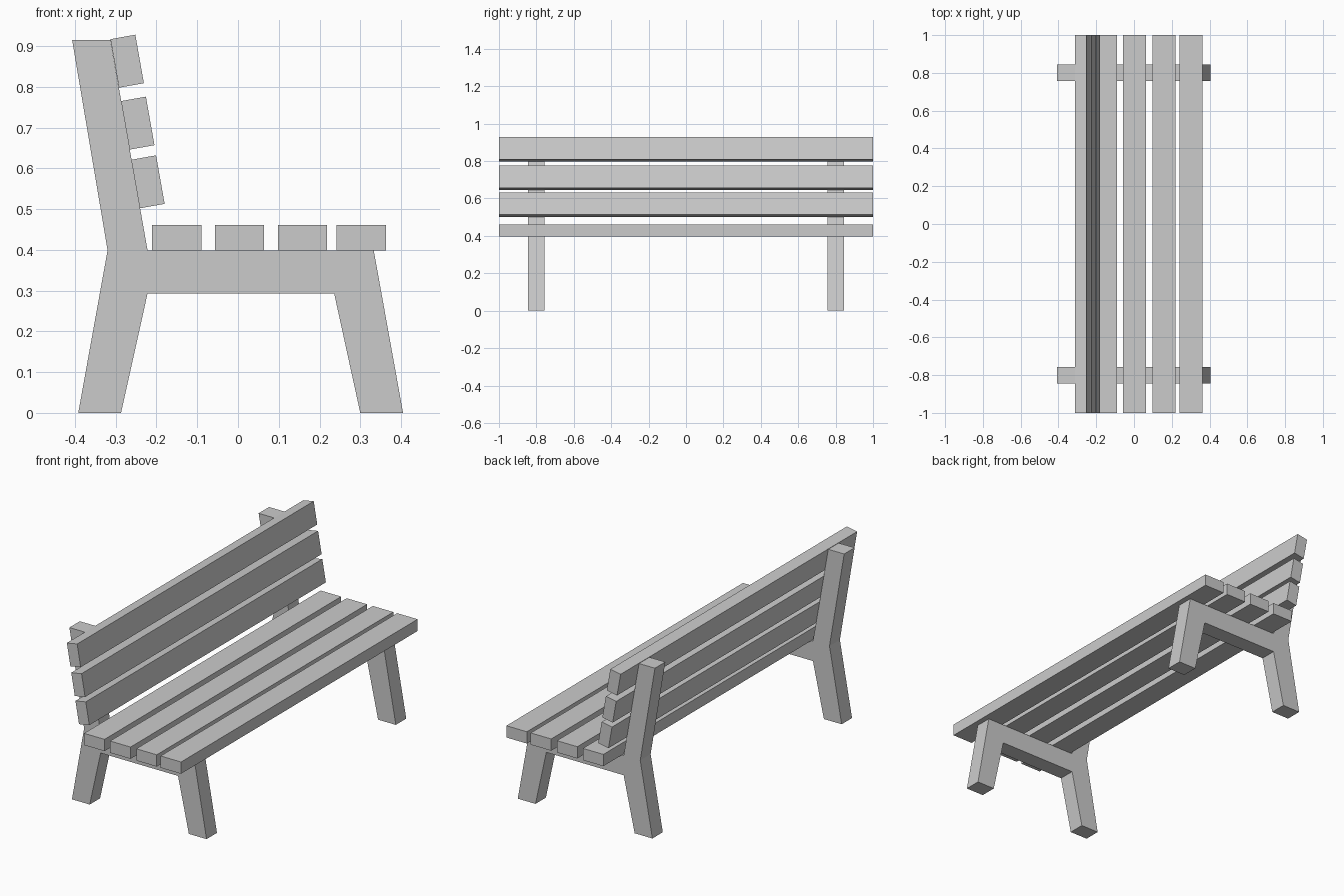
import bpy, bmesh
from mathutils import Vector

if "Cube" in bpy.data.objects:
    bpy.data.objects.remove(bpy.data.objects["Cube"])


def extrude_profile(name, profile, y0, y1):
    """Solid made from an x-z profile extruded along y."""
    bm = bmesh.new()
    face = bm.faces.new([bm.verts.new((x, y0, z)) for x, z in profile])
    res = bmesh.ops.extrude_face_region(bm, geom=[face], use_keep_orig=True)
    verts = [v for v in res["geom"] if isinstance(v, bmesh.types.BMVert)]
    bmesh.ops.translate(bm, verts=verts, vec=(0, y1 - y0, 0))
    bmesh.ops.recalc_face_normals(bm, faces=bm.faces)
    mesh = bpy.data.meshes.new(name)
    bm.to_mesh(mesh)
    bm.free()
    obj = bpy.data.objects.new(name, mesh)
    bpy.context.collection.objects.link(obj)
    return obj


# End frames: legs, seat rail and leaning back post in one outline
frame = [(-0.392, 0), (-0.287, 0), (-0.222, 0.293), (0.236, 0.293),
         (0.300, 0), (0.405, 0), (0.333, 0.399), (-0.222, 0.399),
         (-0.313, 0.915), (-0.407, 0.915), (-0.320, 0.399)]
for side, y in (("left", -0.80), ("right", 0.80)):
    extrude_profile(f"{side}_frame", frame, y - 0.044, y + 0.044)

# Seat slats
for i, x in enumerate((-0.211, -0.057, 0.098, 0.242)):
    slat = [(x, 0.398), (x + 0.121, 0.398), (x + 0.121, 0.461), (x, 0.461)]
    extrude_profile(f"seat_slat_{i + 1}", slat, -1, 1)

# Back slats, tilted to follow the posts (corner = upper rear edge)
down = Vector((0.021, -0.119))
out = Vector((0.061, 0.011))
for i, corner in enumerate(((-0.262, 0.621), (-0.287, 0.765), (-0.313, 0.917))):
    c = Vector(corner)
    extrude_profile(f"back_slat_{i + 1}", [c, c + out, c + out + down, c + down], -1, 1)
